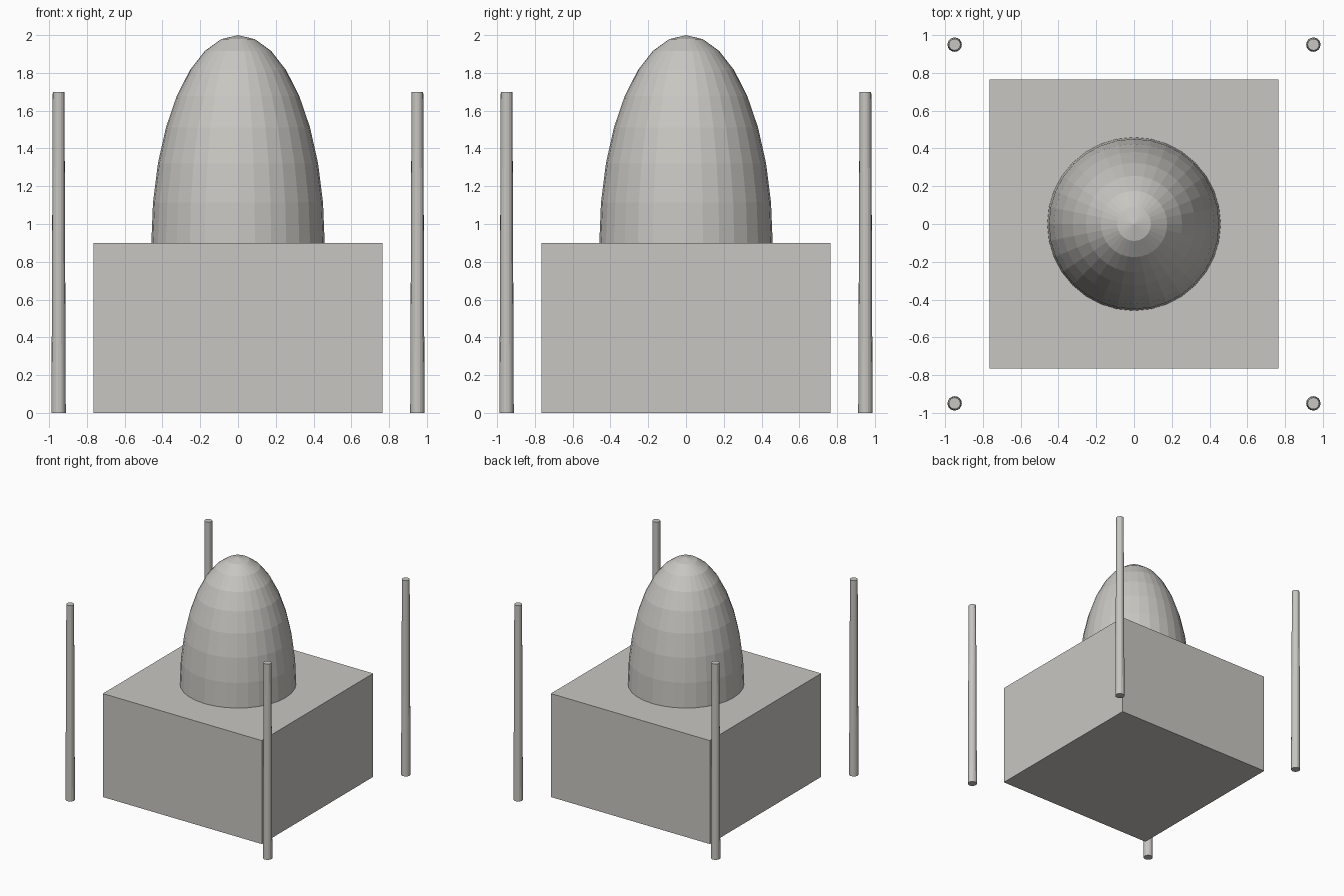
import bpy
import bmesh
from mathutils import Matrix

if "Cube" in bpy.data.objects:
    bpy.data.objects.remove(bpy.data.objects["Cube"], do_unlink=True)

stone = bpy.data.materials.new("pale_stone")
stone.use_nodes = True
colour = (0.58, 0.565, 0.535, 1)
stone.diffuse_color = colour
stone.node_tree.nodes["Principled BSDF"].inputs["Base Color"].default_value = colour


def add_part(name, bm, location):
    mesh = bpy.data.meshes.new(name)
    bm.to_mesh(mesh)
    bm.free()
    mesh.materials.append(stone)
    part = bpy.data.objects.new(name, mesh)
    part.location = location
    bpy.context.collection.objects.link(part)
    return part


BASE_WIDTH, BASE_HEIGHT = 1.53, 0.9
TOWER_OFFSET, TOWER_HEIGHT = 0.95, 1.7

# Square main hall
bm = bmesh.new()
bmesh.ops.create_cube(bm, size=1, matrix=Matrix.Diagonal((BASE_WIDTH, BASE_WIDTH, BASE_HEIGHT, 1)))
add_part("main_hall", bm, (0, 0, BASE_HEIGHT / 2))

# Tall faceted dome: the upper half of a stretched sphere
bm = bmesh.new()
bmesh.ops.create_uvsphere(bm, u_segments=32, v_segments=16, radius=1,
                          matrix=Matrix.Diagonal((0.459, 0.459, 1.1, 1)))
lower = [v for v in bm.verts if v.co.z < -0.001]
bmesh.ops.delete(bm, geom=lower, context="VERTS")
rim = [e for e in bm.edges if e.is_boundary]
bmesh.ops.contextual_create(bm, geom=rim)
bmesh.ops.recalc_face_normals(bm, faces=bm.faces[:])
add_part("dome", bm, (0, 0, BASE_HEIGHT))

# Four slender tapering corner towers
for x, side in ((-1, "right"), (1, "left")):
    for y, end in ((-1, "front"), (1, "back")):
        bm = bmesh.new()
        bmesh.ops.create_cone(bm, cap_ends=True, segments=16, radius1=0.038,
                              radius2=0.031, depth=TOWER_HEIGHT)
        add_part(f"{end}_{side}_tower", bm,
                 (x * TOWER_OFFSET, y * TOWER_OFFSET, TOWER_HEIGHT / 2))
